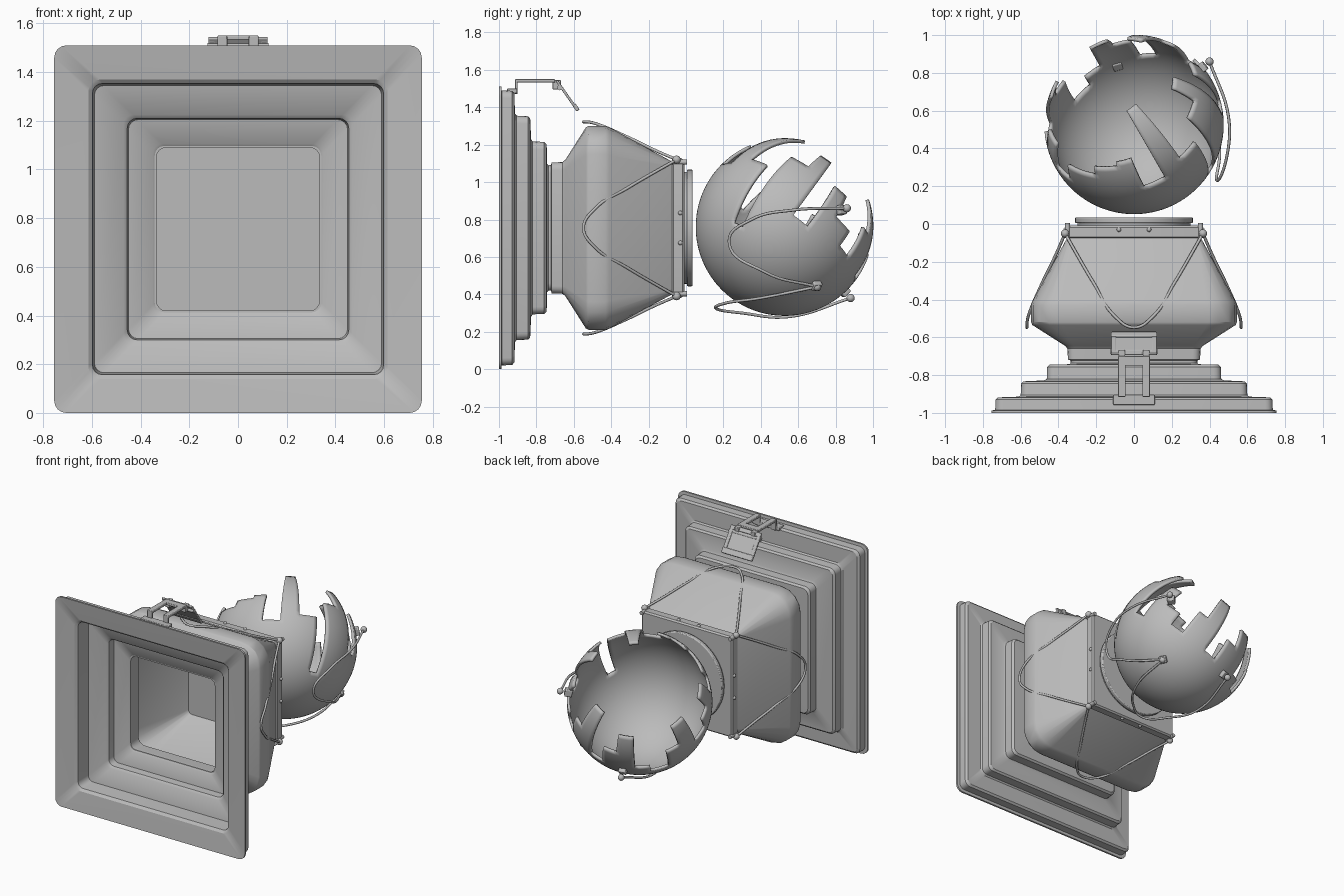
import bpy, bmesh, math
from mathutils import Vector, Matrix

if "Cube" in bpy.data.objects:
    bpy.data.objects.remove(bpy.data.objects["Cube"])

ZC = 0.755
grey = bpy.data.materials.new("grey")
grey.diffuse_color = (0.5, 0.5, 0.5, 1)
grey.use_nodes = True
grey.node_tree.nodes["Principled BSDF"].inputs["Base Color"].default_value = grey.diffuse_color


def finish(name, bm, bevel=0, angle=32):
    bmesh.ops.recalc_face_normals(bm, faces=bm.faces[:])
    me = bpy.data.meshes.new(name)
    bm.to_mesh(me)
    bm.free()
    me.materials.append(grey)
    me.polygons.foreach_set("use_smooth", [True] * len(me.polygons))
    me.set_sharp_from_angle(angle=math.radians(angle))
    ob = bpy.data.objects.new(name, me)
    bpy.context.collection.objects.link(ob)
    if bevel:
        m = ob.modifiers.new("bevel", "BEVEL")
        m.width, m.segments = bevel, 2
    return ob


def ring(bm, y, half, r, segs=4):
    """Rounded square in the xz plane."""
    out = []
    for k, (sx, sz) in enumerate([(1, 1), (-1, 1), (-1, -1), (1, -1)]):
        for i in range(segs + 1):
            a = math.pi / 2 * (k + i / segs)
            out.append(bm.verts.new((sx * (half - r) + r * math.cos(a), y,
                                     ZC + sz * (half - r) + r * math.sin(a))))
    return out


def loft(name, profile):
    bm = bmesh.new()
    rings = [ring(bm, *p) for p in profile]
    for a, b in zip(rings, rings[1:]):
        for i in range(len(a)):
            j = (i + 1) % len(a)
            bm.faces.new((a[i], a[j], b[j], b[i]))
    bm.faces.new(rings[0])
    bm.faces.new(rings[-1])
    return finish(name, bm)


def box(name, loc, size, bevel=0.004, rot=0):
    bm = bmesh.new()
    bmesh.ops.create_cube(bm, size=1, matrix=Matrix.Translation(loc)
                          @ Matrix.Rotation(rot, 4, "X") @ Matrix.Diagonal((*size, 1)))
    return finish(name, bm, bevel)


def cylinder(name, loc, r, depth, axis="Y", segs=48, bevel=0):
    rot = Matrix.Rotation(math.pi / 2, 4, "X" if axis == "Y" else "Y")
    bm = bmesh.new()
    bmesh.ops.create_cone(bm, cap_ends=True, segments=segs, radius1=r, radius2=r,
                          depth=depth, matrix=Matrix.Translation(loc) @ rot)
    return finish(name, bm, bevel)


def ball(name, loc, r):
    bm = bmesh.new()
    bmesh.ops.create_uvsphere(bm, u_segments=12, v_segments=8, radius=r,
                              matrix=Matrix.Translation(loc))
    return finish(name, bm)


def wire(name, pts):
    cu = bpy.data.curves.new(name, "CURVE")
    cu.dimensions = "3D"
    cu.bevel_depth, cu.bevel_resolution, cu.resolution_u = 0.008, 2, 8
    sp = cu.splines.new("BEZIER")
    sp.bezier_points.add(len(pts) - 1)
    for bp, p in zip(sp.bezier_points, pts):
        bp.co = p
        bp.handle_left_type = bp.handle_right_type = "AUTO"
    cu.use_fill_caps = True
    cu.materials.append(grey)
    bpy.context.collection.objects.link(bpy.data.objects.new(name, cu))


# Hollow stepped frame with bulging body: inside from the back, then outside
loft("stepped_housing", [
    (-.085, .335, .03), (-.42, .525, .15), (-.53, .525, .15), (-.645, .34, .05),
    (-.735, .335, .04), (-.75, .35, .04), (-.77, .45, .04), (-.82, .455, .04),
    (-.835, .47, .04), (-.86, .59, .04), (-.965, .598, .04), (-.98, .615, .05),
    (-1, .755, .05), (-.987, .755, .05), (-.985, .735, .04), (-.93, .733, .04),
    (-.918, .72, .04), (-.914, .61, .04), (-.905, .6, .04), (-.845, .597, .04),
    (-.833, .585, .04), (-.828, .475, .04), (-.82, .462, .04), (-.758, .46, .04),
    (-.745, .448, .04), (-.742, .335, .04), (-.722, .335, .04), (-.718, .35, .04),
    (-.66, .352, .04), (-.645, .365, .05), (-.535, .538, .15), (-.52, .545, .15),
    (-.43, .545, .15), (-.41, .538, .15), (-.075, .355, .03)])
loft("back_plate", [(-.075, .352, .02), (-.068, .362, .025), (-.018, .362, .025),
                    (-.008, .352, .02)])

# Round socket rings on the back plate
cylinder("socket_base", (0, 0, ZC), .30, .03)
cylinder("socket_ring", (0, .02, ZC), .312, .03, bevel=.006)

# Bent wires and eyelets on all four sides of the body, plus small rivets
half = [(.365, -.05, .365), (.30, -.165, .415), (.215, -.31, .485), (.10, -.49, .56)]
arc = half + [(0, -.548, .567)] + [(-t, y, h) for t, y, h in reversed(half)]
for k in range(4):
    c, s = round(math.cos(k * math.pi / 2)), round(math.sin(k * math.pi / 2))

    def place(t, y, h):
        return (t * c + h * s, y, ZC + h * c - t * s)
    wire("body_wire", [place(*p) for p in arc])
    ball("wire_eyelet", place(.365, -.05, .365), .022)
    cylinder("eyelet_pin", place(.352, -.035, .352), .014, .08, segs=12)
    for t in (-.08, .08):
        ball("plate_rivet", place(t, -.03, .362), .012)

# Broken globe: azimuth sectors about a tilted axis, each with its own rim angle
AX = Vector((-.32, .56, .765)).normalized()
U = (Vector((1, 0, 0)) - AX * AX.x).normalized()
V = AX.cross(U)
C, R = Vector((0, .527, .76)), .475
sectors = [(-50, 30), (-37, 78), (-27, 122), (-13, 62), (0, 45), (12, 98), (24, 62),
           (38, 82), (50, 92), (60, 70), (74, 42), (88, 94), (98, 72), (114, 55),
           (126, 90), (140, 100), (152, 75), (168, 54), (182, 88), (196, 74),
           (210, 59), (225, 80), (250, 70), (268, 64), (280, 60), (294, 85)]
bm = bmesh.new()
bmesh.ops.create_uvsphere(bm, u_segments=120, v_segments=60, radius=R)
gone = []
for f in bm.faces:
    p = f.calc_center_median()
    az = (math.degrees(math.atan2(p.y, p.x)) + 66) % 360 - 66
    limit = next((lim for end, lim in sectors if az < end), 85)
    if math.degrees(p.angle(Vector((0, 0, 1)))) < limit:
        gone.append(f)
bmesh.ops.delete(bm, geom=gone, context="FACES")
frame = Matrix((U, V, AX)).transposed().to_4x4()
bmesh.ops.transform(bm, matrix=Matrix.Translation(C) @ frame, verts=bm.verts[:])
globe = finish("broken_globe", bm)
m = globe.modifiers.new("shell", "SOLIDIFY")
m.thickness, m.offset = .018, -1
if sum(f.normal.dot(f.center - C) for f in globe.data.polygons) < 0:
    globe.data.flip_normals()

# Wires and eyelets on the globe
a1, a2, a3 = (.40, .86, .86), (.33, .70, .44), (-.10, .88, .38)
wire("globe_side_wire", [a1, (.50, .57, .85), (.49, .35, .80), (.44, .23, .68),
                         (.45, .42, .52), a2])
wire("globe_lower_wire", [a2, (.31, .40, .38), (.17, .20, .35), (.06, .16, .325),
                          (-.05, .30, .30), (-.12, .55, .28), a3])
for a in (a1, a2, a3):
    d = (Vector(a) - C).normalized()
    ball("globe_eyelet", a, .022)
    bm = bmesh.new()
    bmesh.ops.create_cube(bm, size=.05, matrix=Matrix.Translation(C + d * R)
                          @ d.to_track_quat("Z", "Y").to_matrix().to_4x4())
    finish("eyelet_base", bm, .006)

# Latch on top of the frame
box("latch_foot", (0, -.93, 1.487), (.22, .055, .025))
for s in (-1, 1):
    box("latch_post", (s * .064, -.908, 1.51), (.04, .014, .08))
    box("latch_arm", (s * .064, -.81, 1.541), (.04, .20, .018))
    box("latch_hinge_lug", (s * .064, -.69, 1.52), (.035, .045, .05))
    box("handle_side", (s * .108, -.635, 1.462), (.028, .014, .17), .004, math.radians(35))
box("latch_bridge", (0, -.725, 1.541), (.168, .05, .018))
cylinder("latch_pin", (0, -.675, 1.505), .014, .25, "X", 16)
box("handle_top", (0, -.682, 1.53), (.244, .014, .03), .004, math.radians(35))
box("handle_bottom", (0, -.588, 1.399), (.244, .02, .04), .005, math.radians(35))
box("handle_plate", (0, -.637, 1.462), (.20, .007, .14), .002, math.radians(35))
